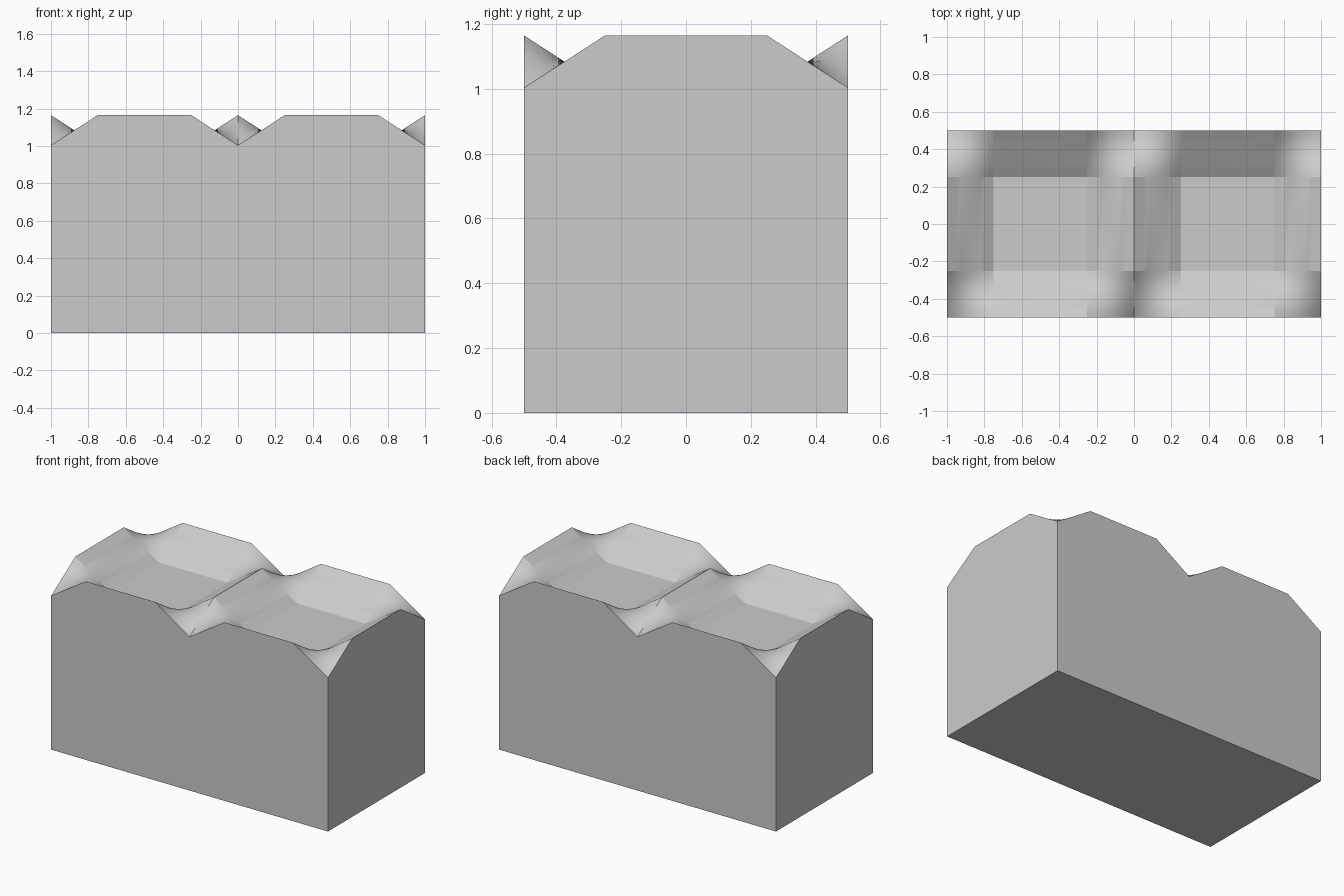
import bpy, bmesh, math

if "Cube" in bpy.data.objects:
    bpy.data.objects.remove(bpy.data.objects["Cube"])

LOW, RISE, RIM, STEPS = 1.003, 0.162, 0.25, 10


def stops(start):
    # one unit span: finely divided rims, a single flat step in between
    rim = [start + RIM * i / STEPS for i in range(STEPS + 1)]
    return rim + [start + 1 - RIM * (STEPS - i) / STEPS for i in range(STEPS + 1)]


def rim_rise(t):
    # 1 on a cell edge, falling to 0 inside the rim
    return max(0.0, 1 - abs(t) / RIM)


def height(x, y):
    u = rim_rise(x - round(x))
    v = rim_rise(0.5 - abs(y))
    return LOW + RISE * (u + v - 2 * u * v)


xs = stops(-1) + stops(0)[1:]
ys = stops(-0.5)

# dished top with raised rims and saddle-shaped corners
bm = bmesh.new()
grid = [[bm.verts.new((x, y, height(x, y))) for y in ys] for x in xs]
for a, b in zip(grid, grid[1:]):
    for j in range(len(ys) - 1):
        bm.faces.new((a[j], b[j], b[j + 1], a[j + 1]))

# four side walls dropped to the ground
border = [e for e in bm.edges if e.is_boundary]
wall = bmesh.ops.extrude_edge_only(bm, edges=border)["geom"]
for v in wall:
    if isinstance(v, bmesh.types.BMVert):
        v.co.z = 0

# flat underside
bmesh.ops.contextual_create(bm, geom=[e for e in bm.edges if e.is_boundary])
bmesh.ops.recalc_face_normals(bm, faces=bm.faces)

mesh = bpy.data.meshes.new("double_block")
bm.to_mesh(mesh)
bm.free()
block = bpy.data.objects.new("double_block", mesh)
bpy.context.collection.objects.link(block)
bpy.context.view_layer.objects.active = block
block.select_set(True)
bpy.ops.object.shade_smooth_by_angle(angle=math.radians(12))
